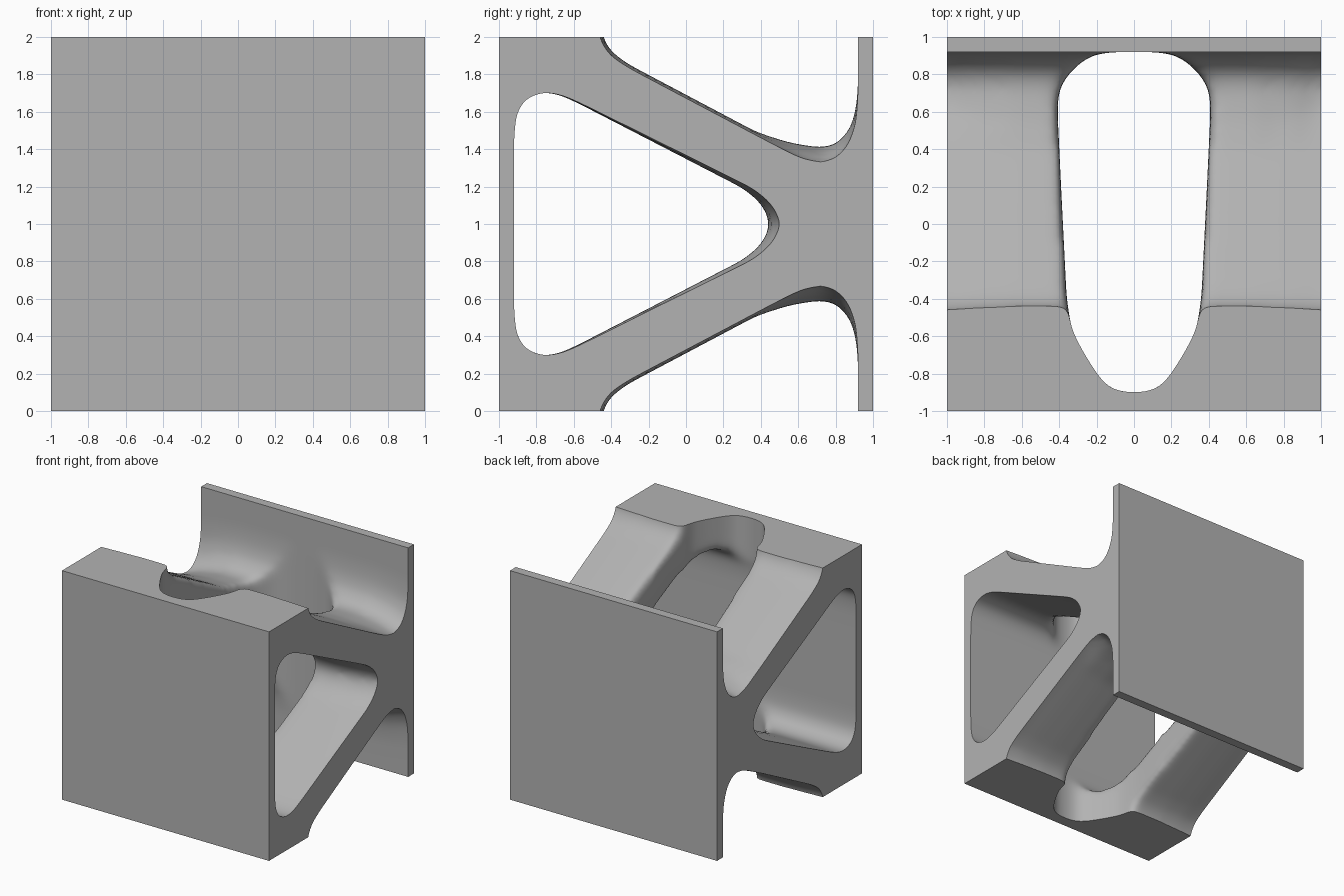
import bpy
import bmesh

# Remove the default cube
if "Cube" in bpy.data.objects:
    bpy.data.objects.remove(bpy.data.objects["Cube"], do_unlink=True)


def make_object(name, bm):
    bmesh.ops.recalc_face_normals(bm, faces=bm.faces)
    mesh = bpy.data.meshes.new(name)
    bm.to_mesh(mesh)
    bm.free()
    obj = bpy.data.objects.new(name, mesh)
    bpy.context.collection.objects.link(obj)
    return obj


def block(name, half):
    """Cube around the model's centre."""
    bm = bmesh.new()
    bmesh.ops.create_cube(bm, size=2 * half)
    bmesh.ops.translate(bm, verts=bm.verts, vec=(0, 0, 1))
    return make_object(name, bm)


def loft(name, rings):
    """Closed solid through a list of matching rings."""
    bm = bmesh.new()
    loops = [[bm.verts.new(p) for p in ring] for ring in rings]
    for a, b in zip(loops, loops[1:]):
        for i in range(len(a)):
            j = (i + 1) % len(a)
            bm.faces.new((a[i], a[j], b[j], b[i]))
    bm.faces.new(loops[0])
    bm.faces.new(loops[-1])
    return make_object(name, bm)


def cross_cutter(name, outer, inner, flip=False):
    """Opening running across x; narrows from the side faces to the middle."""
    rings = []
    for x, t in ((-1.3, 0), (-1, 0), (-0.85, 0.6), (-0.65, 1),
                 (0.65, 1), (0.85, 0.6), (1, 0), (1.3, 0)):
        ring = []
        for (y0, z0), (y1, z1) in zip(outer, inner):
            y, z = y0 + (y1 - y0) * t, z0 + (z1 - z0) * t
            ring.append((x, y, 2 - z if flip else z))
        rings.append(ring)
    return loft(name, rings)


# Rounded triangular opening between the struts (upper half, then mirrored)
half = [(-0.92, 1.45), (-0.91, 1.58), (-0.87, 1.66), (-0.81, 1.695), (-0.74, 1.705),
        (-0.66, 1.69), (-0.55, 1.64), (0.36, 1.19), (0.45, 1.12), (0.495, 1.05)]
triangle = half + [(0.51, 1)] + [(y, 2 - z) for y, z in reversed(half)]
narrow = [(-0.92 + (y + 0.92) * 0.958, z) for y, z in triangle]

# Notch between the upper strut and the back plate
notch_side = [(-0.47, 2.3), (-0.47, 2), (-0.41, 1.9), (-0.3, 1.83), (0.4, 1.46),
              (0.62, 1.345), (0.73, 1.32), (0.81, 1.35), (0.87, 1.42), (0.91, 1.54),
              (0.92, 1.7), (0.92, 2.3)]
notch_mid = [(-0.45, 2.3), (-0.45, 2), (-0.4, 1.92), (-0.31, 1.855), (0.38, 1.49),
             (0.55, 1.435), (0.73, 1.405), (0.81, 1.43), (0.88, 1.51), (0.91, 1.62),
             (0.92, 1.74), (0.92, 2.3)]

# Vertical shaft that separates the left and right strut pairs
edge = [(0.07, -0.9), (0.14, -0.87), (0.2, -0.8), (0.28, -0.67), (0.335, -0.56),
        (0.36, -0.4), (0.39, 0.2), (0.41, 0.62), (0.4, 0.72), (0.36, 0.79),
        (0.28, 0.87), (0.2, 0.91), (0.1, 0.92)]
shaft = edge + [(-x, y) for x, y in reversed(edge)]

cutters = [
    cross_cutter("triangle_cutter", triangle, narrow),
    cross_cutter("upper_notch_cutter", notch_side, notch_mid),
    cross_cutter("lower_notch_cutter", notch_side, notch_mid, flip=True),
    loft("shaft_cutter", [[(x, y, z) for x, y in shaft] for z in (-0.4, 2.4)]),
]
crop = block("crop_box", 1)
body = block("strut_block", 1.2)


def add_boolean(tool, operation):
    mod = body.modifiers.new(tool.name, "BOOLEAN")
    mod.object, mod.operation, mod.solver = tool, operation, "EXACT"


# Carve oversized, soften all inner edges, then crop to crisp outer faces
for tool in cutters:
    add_boolean(tool, "DIFFERENCE")
remesh = body.modifiers.new("remesh", "REMESH")
remesh.mode, remesh.voxel_size = "VOXEL", 0.025
soften = body.modifiers.new("soften", "SMOOTH")
soften.factor, soften.iterations = 0.5, 24
add_boolean(crop, "INTERSECT")

bpy.context.view_layer.update()
graph = bpy.context.evaluated_depsgraph_get()
mesh = bpy.data.meshes.new_from_object(body.evaluated_get(graph))
body.modifiers.clear()
body.data = mesh
for tool in cutters + [crop]:
    bpy.data.objects.remove(tool, do_unlink=True)

# Single grey material
grey = bpy.data.materials.new("light_grey")
grey.use_nodes = True
colour = (0.45, 0.45, 0.45, 1)
grey.diffuse_color = colour
grey.node_tree.nodes["Principled BSDF"].inputs["Base Color"].default_value = colour
mesh.materials.clear()
mesh.materials.append(grey)

bpy.ops.object.select_all(action="DESELECT")
body.select_set(True)
bpy.context.view_layer.objects.active = body
bpy.ops.object.shade_smooth_by_angle(angle=0.6)
